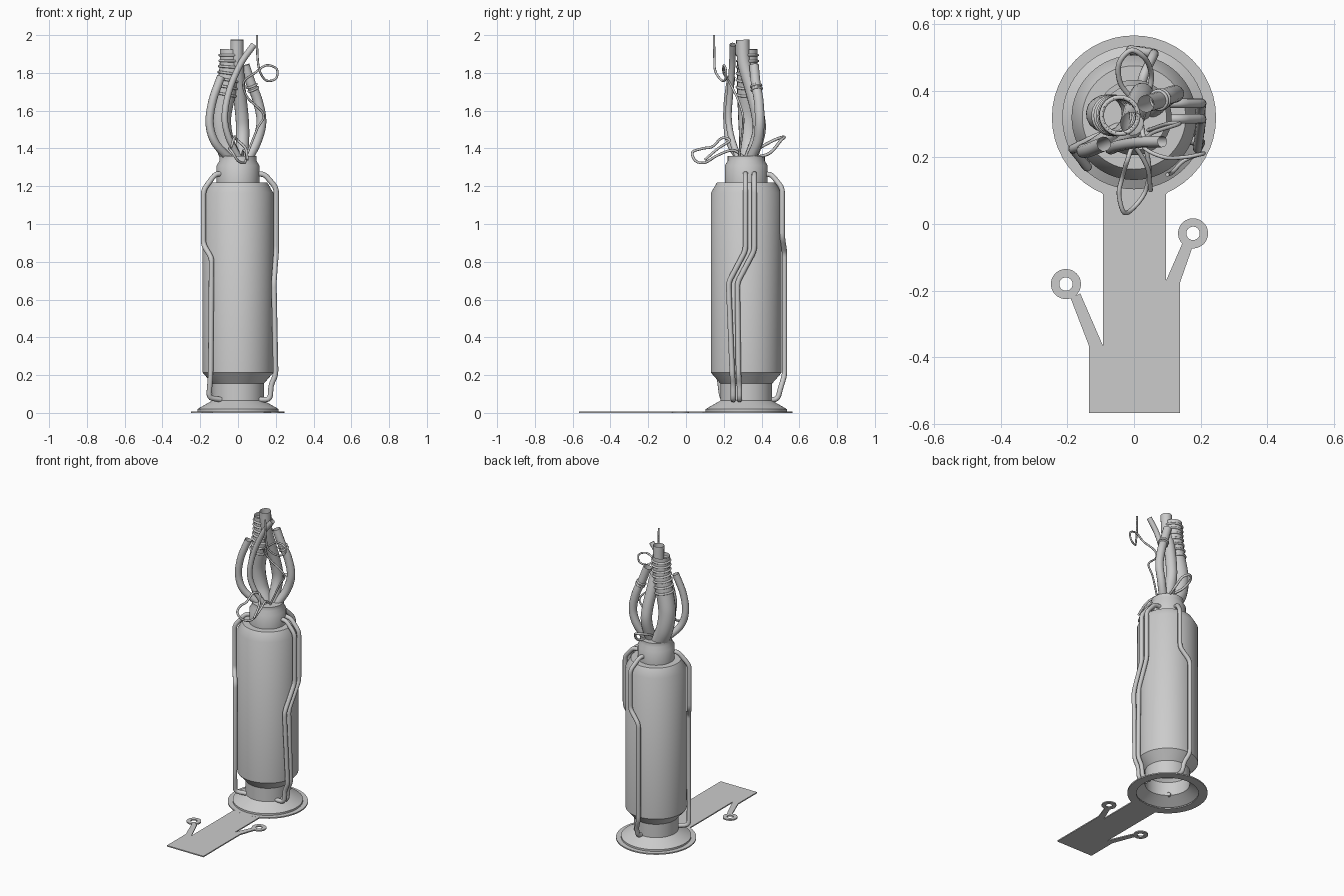
import bpy, bmesh, math
from mathutils import Vector

CY = 0.319  # y of the column axis


def finish(name, bm, angle=35):
    me = bpy.data.meshes.new(name)
    bm.to_mesh(me)
    bm.free()
    ob = bpy.data.objects.new(name, me)
    bpy.context.collection.objects.link(ob)
    smooth(ob, angle)
    return ob


def smooth(ob, angle=35):
    bpy.ops.object.select_all(action='DESELECT')
    ob.select_set(True)
    bpy.context.view_layer.objects.active = ob
    bpy.ops.object.shade_smooth_by_angle(angle=math.radians(angle))


def lathe(name, profile, x, y, steps=64, closed=False):
    bm = bmesh.new()
    vs = [bm.verts.new((r, 0, z)) for r, z in profile]
    pairs = list(zip(vs, vs[1:])) + ([(vs[-1], vs[0])] if closed else [])
    es = [bm.edges.new(p) for p in pairs]
    bmesh.ops.spin(bm, geom=vs + es, cent=(0, 0, 0), axis=(0, 0, 1),
                   angle=2 * math.pi, steps=steps)
    bmesh.ops.remove_doubles(bm, verts=bm.verts[:], dist=1e-5)
    bmesh.ops.recalc_face_normals(bm, faces=bm.faces[:])
    ob = finish(name, bm)
    ob.location = (x, y, 0)
    return ob


def washer(name, x, y, ro, ri, h=0.008):
    return lathe(name, [(ri, 0), (ro, 0), (ro, h), (ri, h)], x, y, 48, True)


def spline(pts, n=10):
    """Catmull-Rom samples through the points."""
    p = [Vector(q) for q in pts]
    p = [2 * p[0] - p[1]] + p + [2 * p[-1] - p[-2]]
    out = []
    for a, b, c, d in zip(p, p[1:], p[2:], p[3:]):
        for i in range(n):
            t = i / n
            out.append(0.5 * (2 * b + (c - a) * t + (2 * a - 5 * b + 4 * c - d) * t**2
                              + (3 * b - a - 3 * c + d) * t**3))
    return out + [p[-2]]


def rounded(pts, rad=0.025):
    """Straight path with rounded bends."""
    p = [Vector(q) for q in pts]
    out = [p[0]]
    for a, b, c in zip(p, p[1:], p[2:]):
        s = b + (a - b).normalized() * min(rad, (a - b).length * 0.45)
        e = b + (c - b).normalized() * min(rad, (c - b).length * 0.45)
        out += [s.lerp(b, t).lerp(b.lerp(e, t), t) for t in (0, 0.33, 0.67, 1)]
    return out + [p[-1]]


def tube(name, path, r, res=4, caps=False):
    cu = bpy.data.curves.new(name, 'CURVE')
    cu.dimensions = '3D'
    cu.bevel_depth = r
    cu.bevel_resolution = res
    cu.use_fill_caps = caps
    sp = cu.splines.new('POLY')
    sp.points.add(len(path) - 1)
    for pt, co in zip(sp.points, path):
        pt.co = (*co, 1)
    ob = bpy.data.objects.new(name, cu)
    bpy.context.collection.objects.link(ob)
    bpy.ops.object.select_all(action='DESELECT')
    ob.select_set(True)
    bpy.context.view_layer.objects.active = ob
    bpy.ops.object.convert(target='MESH')
    smooth(bpy.context.view_layer.objects.active, 50)


def collars(name, path, idx, R, r):
    """Rings around a cable at the given sample indices."""
    for i in idx:
        d = path[min(i + 1, len(path) - 1)] - path[i - 1]
        bpy.ops.mesh.primitive_torus_add(
            major_radius=R, minor_radius=r, major_segments=24, minor_segments=8,
            location=path[i], rotation=d.to_track_quat('Z', 'Y').to_euler())
        ob = bpy.context.object
        ob.name = name
        smooth(ob, 60)


# Floor plate: ring under the column, long strip with two arms, bolt eyelets
washer("floor_ring", 0, CY, 0.246, 0.19)
bm = bmesh.new()
outline = [(0.11, 0.102), (0.096, 0.09), (0.096, -0.17), (0.144, -0.06), (0.175, -0.07),
           (0.138, -0.175), (0.138, -0.567), (-0.135, -0.567), (-0.135, -0.365),
           (-0.19, -0.222), (-0.161, -0.208), (-0.093, -0.365), (-0.093, 0.09),
           (-0.11, 0.102), (-0.08, 0.145), (0, 0.131), (0.08, 0.145)]
face = bm.faces.new([bm.verts.new((x, y, 0)) for x, y in outline])
ext = bmesh.ops.extrude_face_region(bm, geom=[face])
bmesh.ops.translate(bm, vec=(0, 0, 0.0075),
                    verts=[v for v in ext['geom'] if isinstance(v, bmesh.types.BMVert)])
bmesh.ops.recalc_face_normals(bm, faces=bm.faces[:])
finish("floor_strip", bm)
washer("eyelet_left", -0.204, -0.18, 0.045, 0.02)
washer("eyelet_right", 0.177, -0.028, 0.045, 0.02)

# Column, open underneath
lathe("column", [(0.215, 0.006), (0.215, 0.02), (0.137, 0.065), (0.137, 0.155),
                 (0.187, 0.213), (0.187, 1.165), (0.155, 1.22), (0.113, 1.22),
                 (0.113, 1.31), (0.098, 1.335), (0.098, 1.36), (0, 1.36)], 0, CY)

# Rigid pipes clipped to the outside of the column
for i, (dy, db) in enumerate(((0, 0), (0.047, 0.033))):
    tube(f"side_pipe_{i}", rounded([
        (0.09, 0.315 + dy, 1.265), (0.14, 0.315 + dy, 1.265), (0.203, 0.315 + dy, 1.19),
        (0.203, 0.315 + dy, 0.86), (0.19, 0.225 + dy, 0.69), (0.2, 0.245 + db, 0.2),
        (0.175, 0.25 + db, 0.15), (0.17, 0.25 + db, 0.07), (0.11, 0.25 + db, 0.07)]), 0.014)
tube("back_pipe", rounded([
    (0.02, 0.41, 1.26), (0.03, 0.45, 1.265), (0.06, 0.51, 1.19), (0.06, 0.51, 0.93),
    (-0.01, 0.522, 0.85), (-0.01, 0.522, 0.2), (0.02, 0.5, 0.13), (0.02, 0.485, 0.07),
    (0.02, 0.43, 0.07)]), 0.014)
tube("front_left_pipe", rounded([
    (-0.08, 0.27, 1.265), (-0.12, 0.255, 1.265), (-0.183, 0.225, 1.18), (-0.183, 0.225, 0.89),
    (-0.14, 0.171, 0.82), (-0.145, 0.175, 0.2), (-0.155, 0.19, 0.08), (-0.09, 0.22, 0.07)]),
    0.014)

# Thick cables rising from the neck
big = spline([(-0.03, 0.33, 1.34), (-0.075, 0.335, 1.44), (-0.09, 0.33, 1.56),
              (-0.065, 0.325, 1.7), (-0.045, 0.325, 1.82), (-0.042, 0.325, 1.925)])
tube("big_hose", big, 0.054, 6)
collars("big_hose_rib", big, range(29, 50, 3), 0.055, 0.007)
mid = spline([(0.02, 0.34, 1.34), (0.025, 0.385, 1.48), (0.02, 0.38, 1.58), (0.005, 0.345, 1.72),
              (-0.005, 0.308, 1.85), (-0.006, 0.3, 1.975)])
tube("centre_hose", mid, 0.035, 6)
right = spline([(0.05, 0.34, 1.34), (0.1, 0.38, 1.44), (0.124, 0.39, 1.54), (0.105, 0.385, 1.65),
                (0.07, 0.37, 1.74), (0.035, 0.36, 1.84)])
tube("right_cable", right, 0.026, 5)
collars("right_cable_collar", right, (37, 39), 0.027, 0.006)
left = spline([(-0.04, 0.29, 1.34), (-0.12, 0.235, 1.43), (-0.15, 0.22, 1.53),
               (-0.135, 0.222, 1.65), (-0.09, 0.24, 1.78)])
tube("left_cable", left, 0.022, 5)
tube("front_cable", spline([
    (0.01, 0.28, 1.34), (-0.05, 0.24, 1.46), (-0.07, 0.225, 1.57), (-0.045, 0.235, 1.71),
    (0.015, 0.245, 1.85), (0.085, 0.247, 1.95)]), 0.017)

# Loose thin wires
tube("top_wire", spline([
    (0.04, 0.28, 1.35), (0.1, 0.3, 1.5), (0.135, 0.3, 1.58), (0.05, 0.27, 1.67),
    (0.03, 0.23, 1.75), (0.09, 0.2, 1.8), (0.15, 0.2, 1.84), (0.205, 0.21, 1.82),
    (0.2, 0.21, 1.77), (0.15, 0.19, 1.76), (0.115, 0.155, 1.81), (0.103, 0.15, 1.89),
    (0.1, 0.148, 2.0)]), 0.006, 2, True)
tube("front_wire", spline([
    (0.02, 0.31, 1.35), (0.03, 0.25, 1.39), (0.045, 0.17, 1.365), (0.035, 0.1, 1.325),
    (0.0, 0.05, 1.335), (-0.03, 0.035, 1.38), (-0.045, 0.09, 1.4), (-0.035, 0.14, 1.41),
    (-0.02, 0.19, 1.455), (0.0, 0.23, 1.44), (0.04, 0.17, 1.4), (0.05, 0.1, 1.34)]),
    0.007, 2, True)
tube("back_wire", spline([
    (0.03, 0.34, 1.35), (0.05, 0.42, 1.365), (0.05, 0.46, 1.39), (0.03, 0.5, 1.44),
    (-0.01, 0.52, 1.46), (-0.045, 0.48, 1.45), (-0.04, 0.42, 1.42), (0.0, 0.37, 1.39)]),
    0.008, 2, True)
